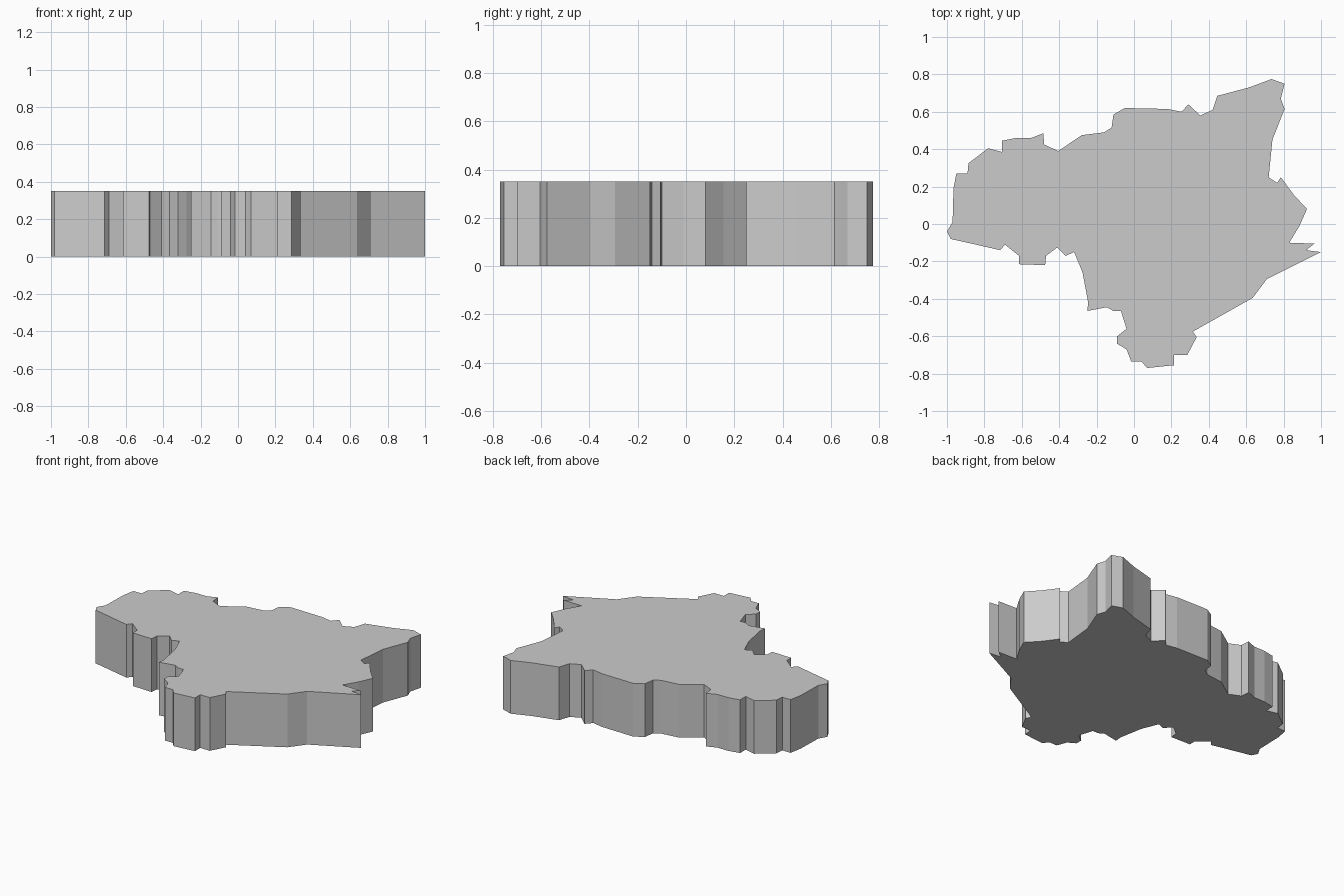
import bpy, bmesh

HEIGHT = 0.35

# Irregular outline seen from above, walked clockwise from the left tip
outline = [
    (-1.0, -.04), (-.97, .01), (-.965, .19), (-.95, .27), (-.89, .27), (-.885, .325),
    (-.78, .405), (-.705, .385), (-.705, .445), (-.63, .46), (-.55, .46), (-.485, .485),
    (-.48, .425), (-.405, .39), (-.28, .475), (-.16, .49), (-.12, .515), (-.11, .585),
    (-.05, .62), (.18, .615), (.255, .6), (.29, .64), (.355, .58), (.42, .61),
    (.445, .685), (.615, .73), (.735, .775), (.805, .75), (.785, .67), (.805, .615),
    (.74, .45), (.72, .25), (.765, .22), (.785, .25), (.855, .155), (.925, .08),
    (.885, -.01), (.83, -.1), (.965, -.105), (.92, -.14), (1.0, -.15), (.71, -.295),
    (.635, -.395), (.315, -.575), (.335, -.605), (.285, -.7), (.215, -.7), (.215, -.755),
    (.07, -.77), (.04, -.735), (-.015, -.735), (-.04, -.67), (-.09, -.64), (-.09, -.6),
    (-.04, -.56), (-.07, -.465), (-.11, -.465), (-.145, -.445), (-.25, -.465), (-.245, -.42),
    (-.275, -.26), (-.32, -.15), (-.365, -.17), (-.41, -.125), (-.47, -.17), (-.475, -.22),
    (-.615, -.215), (-.615, -.17), (-.69, -.11), (-.715, -.14), (-.89, -.1), (-.98, -.08),
]

# Flat slab: one face extruded straight up
bm = bmesh.new()
base = bm.faces.new([bm.verts.new((x, y, 0)) for x, y in outline])
extruded = bmesh.ops.extrude_face_region(bm, geom=[base], use_keep_orig=True)
top_verts = [g for g in extruded["geom"] if isinstance(g, bmesh.types.BMVert)]
bmesh.ops.translate(bm, verts=top_verts, vec=(0, 0, HEIGHT))
bmesh.ops.recalc_face_normals(bm, faces=bm.faces)

mesh = bpy.data.meshes.new("region_slab")
bm.to_mesh(mesh)
bm.free()
slab = bpy.data.objects.new("region_slab", mesh)
bpy.context.collection.objects.link(slab)
